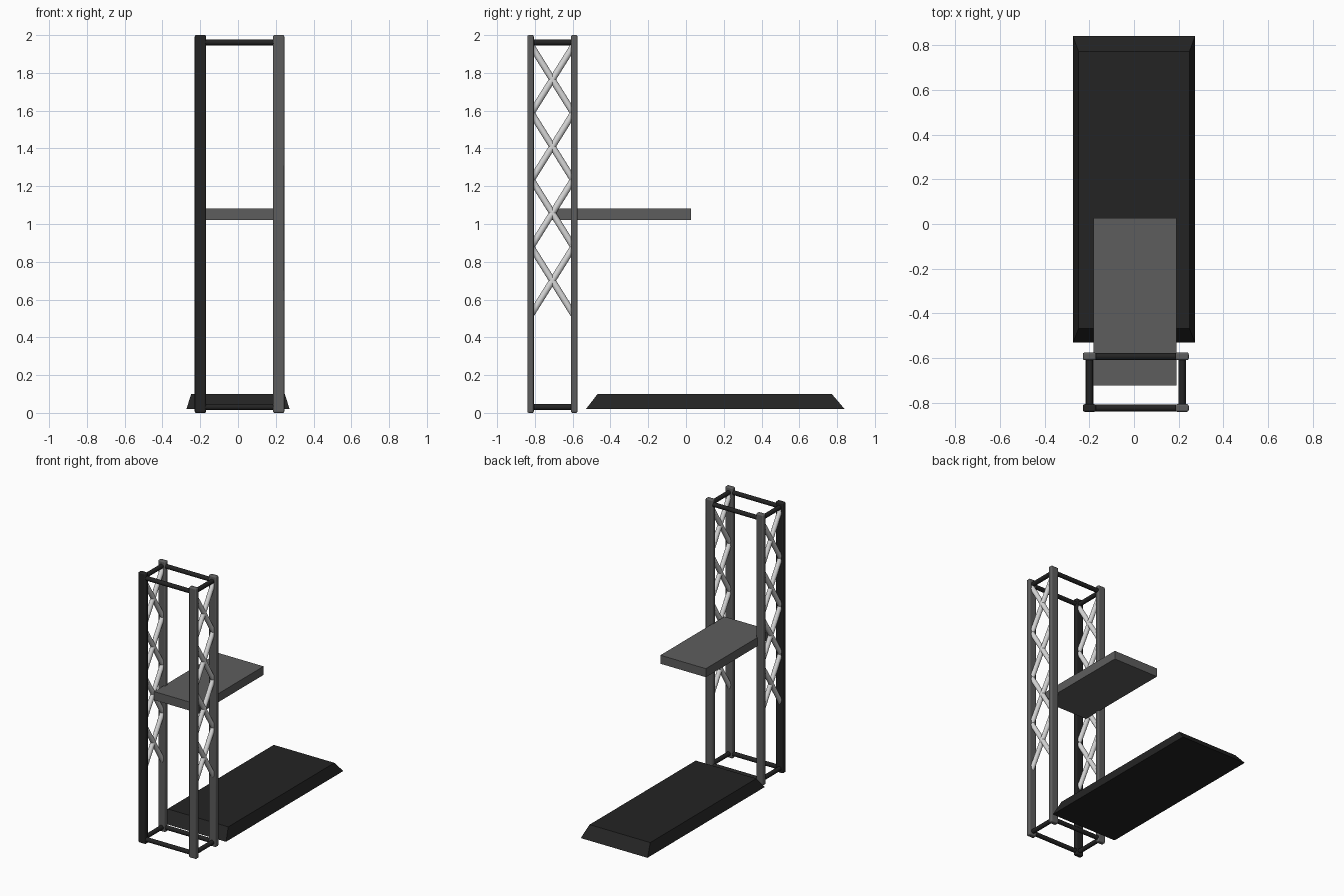
import bpy, bmesh
from mathutils import Vector

if "Cube" in bpy.data.objects:
    bpy.data.objects.remove(bpy.data.objects["Cube"])


def material(name, r, g, b):
    m = bpy.data.materials.new(name)
    m.diffuse_color = (r, g, b, 1)
    m.use_nodes = True
    m.node_tree.nodes["Principled BSDF"].inputs["Base Color"].default_value = m.diffuse_color
    return m


BLACK = material("matte black", 0.017, 0.017, 0.017)
GREY = material("dark grey", 0.11, 0.11, 0.11)
SILVER = material("silver", 0.68, 0.68, 0.68)


def box(name, lo, hi, mat, bevel=0):
    lo, hi = Vector(lo), Vector(hi)
    bpy.ops.mesh.primitive_cube_add(size=1, location=(lo + hi) / 2)
    ob = bpy.context.object
    ob.name = name
    ob.scale = hi - lo
    bpy.ops.object.transform_apply(location=False, rotation=False, scale=True)
    ob.data.materials.append(mat)
    if bevel:
        mod = ob.modifiers.new("rounded edges", 'BEVEL')
        mod.width = bevel
        mod.segments = 3
        bpy.ops.object.shade_smooth_by_angle()
    return ob


def tube(name, a, b, radius, mat):
    a, b = Vector(a), Vector(b)
    d = b - a
    bpy.ops.mesh.primitive_cylinder_add(vertices=16, radius=radius, depth=d.length,
                                        location=(a + b) / 2,
                                        rotation=d.to_track_quat('Z', 'Y').to_euler())
    ob = bpy.context.object
    ob.name = name
    ob.data.materials.append(mat)
    bpy.ops.object.shade_smooth_by_angle()
    return ob


SIDES = {"left": -0.199, "right": 0.215}
ROWS = {"front": -0.823, "rear": -0.592}

# Four uprights, the front left one is black
for row, y in ROWS.items():
    for side, x in SIDES.items():
        mat = BLACK if (row, side) == ("front", "left") else GREY
        box(f"{row}_{side}_post", (x - 0.03, y - 0.017, 0), (x + 0.03, y + 0.017, 2), mat, 0.008)

# Horizontal frame bars at top and bottom
for level, z in (("bottom", 0.031), ("top", 1.962)):
    for row, y in ROWS.items():
        tube(f"{level}_{row}_bar", (SIDES["left"], y, z), (SIDES["right"], y, z), 0.016, BLACK)
    for side, x in SIDES.items():
        tube(f"{level}_{side}_bar", (x, ROWS["front"], z), (x, ROWS["rear"], z), 0.016, BLACK)

# Crossed braces on both sides
for side, x in SIDES.items():
    for i, z in enumerate((1.765, 1.41, 1.058, 0.70)):
        for s in (-1, 1):
            tube(f"{side}_brace_{i}", (x, ROWS["front"], z - s * 0.185),
                 (x, ROWS["rear"], z + s * 0.185), 0.017, SILVER)

# Shelf
box("shelf", (-0.181, -0.722, 1.02), (0.191, 0.026, 1.083), GREY)

# Low platform with sloped sides
deck = box("platform", (-0.273, -0.53, 0.02), (0.273, 0.84, 0.10), BLACK)
for v in deck.data.vertices:
    if v.co.z > 0:
        v.co.x -= 0.025 if v.co.x > 0 else -0.025
        v.co.y -= 0.068 if v.co.y > 0 else -0.062
